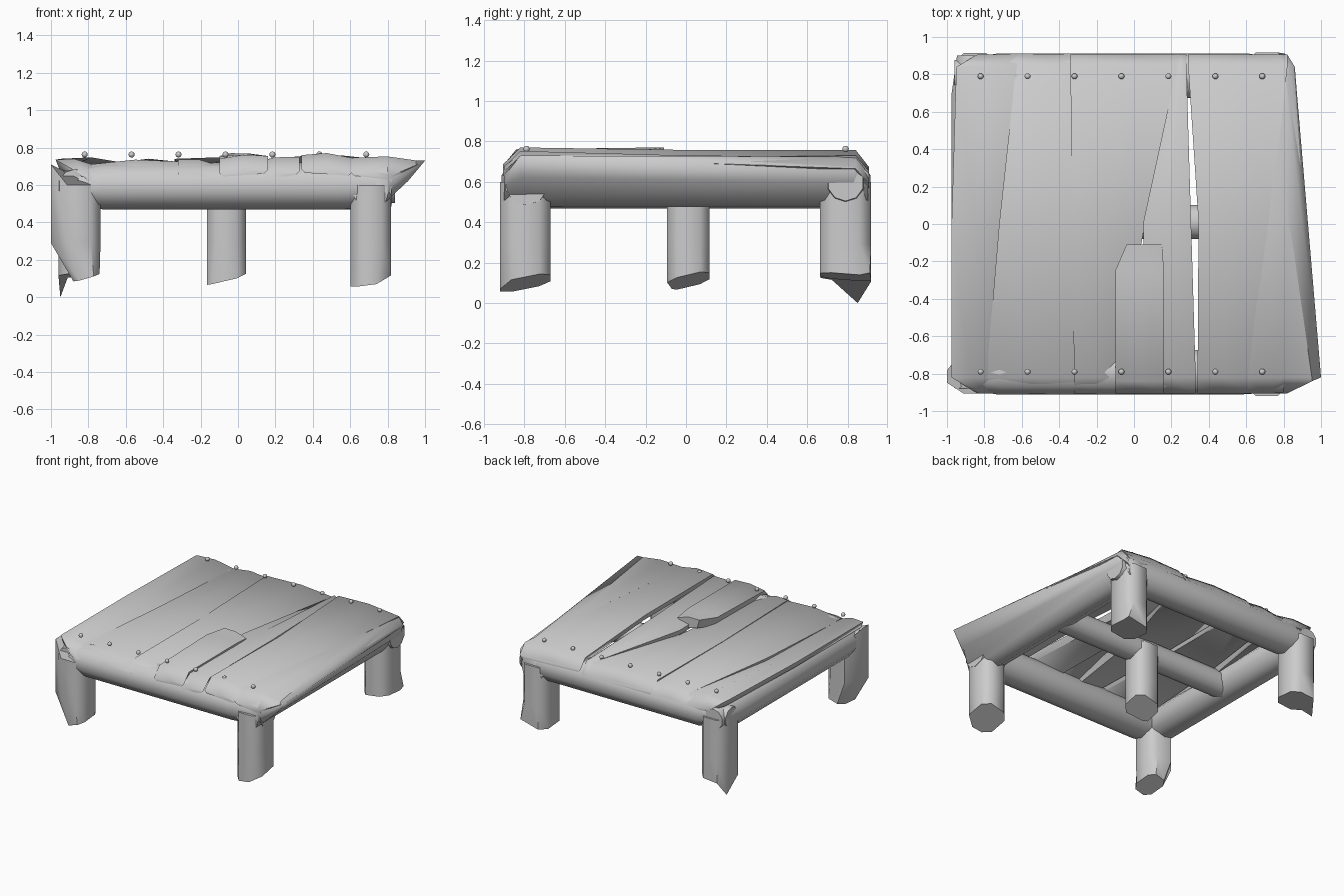
import bpy, bmesh, math
from mathutils import Vector

if "Cube" in bpy.data.objects:
    bpy.data.objects.remove(bpy.data.objects["Cube"])

grey = bpy.data.materials.new("plain grey")
grey.diffuse_color = (0.6, 0.6, 0.6, 1)
grey.use_nodes = True
grey.node_tree.nodes["Principled BSDF"].inputs["Base Color"].default_value = grey.diffuse_color


def finish(name, bm, angle=45):
    bmesh.ops.recalc_face_normals(bm, faces=bm.faces)
    me = bpy.data.meshes.new(name)
    bm.to_mesh(me)
    bm.free()
    me.materials.append(grey)
    ob = bpy.data.objects.new(name, me)
    bpy.context.collection.objects.link(ob)
    bpy.ops.object.select_all(action='DESELECT')
    ob.select_set(True)
    bpy.context.view_layer.objects.active = ob
    bpy.ops.object.shade_smooth_by_angle(angle=math.radians(angle))
    return ob


def loft(name, rings, angle=45):
    bm = bmesh.new()
    vs = [[bm.verts.new(p) for p in r] for r in rings]
    n = len(vs[0])
    for a, b in zip(vs, vs[1:]):
        for i in range(n):
            j = (i + 1) % n
            bm.faces.new((a[i], a[j], b[j], b[i]))
    bm.faces.new(vs[0])
    bm.faces.new(vs[-1])
    return finish(name, bm, angle)


def circle(r, n=10):
    return [(r * math.cos(2 * math.pi * (i + .5) / n),
             r * math.sin(2 * math.pi * (i + .5) / n)) for i in range(n)]


# Frame logs: stations are (position along, radius, sideways centre)
def log(name, axis, stations, z=0.595):
    rings = []
    for t, r, c in stations:
        rings.append([(t, c + u, z + v) if axis == 'x' else (c + u, t, z + v)
                      for u, v in circle(r)])
    loft(name, rings)


log("front_beam", 'x', [(-.96, .08, -.8), (-.72, .126, -.793), (.55, .126, -.793), (.82, .11, -.79)])
log("back_beam", 'x', [(-.96, .08, .8), (-.72, .126, .793), (.6, .126, .793), (.84, .09, .79)])
log("left_beam", 'y', [(-.88, .09, -.87), (-.7, .126, -.855), (.7, .126, -.855), (.9, .08, -.87)])
log("middle_beam", 'x', [(-.85, .095, .01), (.72, .095, .01)], z=.575)

# Right beam with an outer edge that flares towards the front
rings = []
for y, xo, zo, zt in ((-.9, .8, .64, .68), (-.82, 1.0, .73, .735), (.83, .86, .67, .725), (.9, .8, .62, .67)):
    rings.append([(x, y, z) for x, z in (
        (.59, .6), (.63, .52), (.71, .475), (.79, .51), (xo * .5 + .41, zo * .4 + .33),
        (xo, zo), (.8, zt), (.63, zt - .02))])
loft("right_beam", rings, 60)


# Legs: rough posts with slanted cut ends; tip pulls one corner out, outer moves
# the outer edge, bottom gives (centre x, half width) of the cut end
def leg(name, cx, cy, rx, ry, zb, tx, ty, tip=None, outer=None, bottom=None):
    k = 0.55
    oct8 = [(1, -k), (1, k), (k, 1), (-k, 1), (-1, k), (-1, -k), (-k, -1), (k, -1)]
    rings = []
    for level, z in enumerate((.6, .29, 0)):
        ring = []
        for u, v in oct8:
            bx, hx = (bottom or (cx, rx)) if level == 2 else (cx, rx)
            x, y = bx + hx * u, cy + ry * v
            zz = z if level < 2 else zb + tx * u + ty * v
            if outer and level < 2 and u == -1:
                x, y = outer, cy - .025 + .06 * v
                zz = .71 if level == 0 else z
            ring.append(Vector((x, y, zz)))
        rings.append(ring)
    if tip:
        t = Vector(tip)
        min(rings[-1], key=lambda p: (p - t).length).xyz = t
    loft(name, rings, 50)


leg("front_left_leg", -.85, -.79, .115, .115, .11, .02, .01, outer=-1.0, bottom=(-.81, .07))
leg("front_right_leg", .71, -.795, .108, .125, .1, .03, .025, (.74, -.92, .07))
leg("back_left_leg", -.85, .79, .11, .125, .12, .01, -.01, (-.95, .85, 0))
leg("back_right_leg", .71, .79, .108, .127, .13, .015, -.01, (.81, .91, .15))
leg("middle_leg", -.062, .012, .105, .105, .11, .03, .025, (-.14, -.07, .07))

# Warped planks: (left x, right x, left z, right z) at front, middle, back
planks = [
    [(-.975, -.78, .745, .72), (-.975, -.71, .745, .685), (-.95, -.62, .75, .73)],
    [(-.79, -.31, .72, .735), (-.72, -.32, .71, .73), (-.63, -.33, .73, .735)],
    [(-.32, -.09, .745, .71), (-.33, .06, .735, .68), (-.34, .27, .75, .735)],
    [(.06, .33, .72, .76), (.05, .305, .72, .74), (.23, .28, .735, .74)],
    [(.34, .61, .77, .755), (.345, .73, .765, .735), (.29, .82, .76, .74)],
    [(.6, .995, .755, .735), (.72, .925, .74, .705), (.8, .86, .735, .675)],
]


def section(xl, xr, zl, zr, y, thick, bulge):
    return [(xl + .02, y, zl - thick), (xr - .02, y, zr - thick), (xr, y, zr - .01),
            ((xl + xr) / 2, y, (zl + zr) / 2 + bulge), (xl, y, zl - .01)]


# Each plank bends down over the front and back beams at its ends
def plank(name, st, ys, thick=.06, bulge=.008, wrap=(True, True)):
    rings = [section(*s, y, thick, bulge) for s, y in zip(st, ys)]

    def bent(s, y):
        xl, xr, zl, zr = s
        return section(max(xl, -.84), min(xr, .82), zl - .075, zr - .075, y, .03, 0)
    if wrap[0]:
        rings.insert(0, bent(st[0], -.905))
    if wrap[1]:
        rings.append(bent(st[-1], .905))
    loft(name, rings, 60)


for i, st in enumerate(planks):
    plank("plank_%d" % (i + 1), st, (-.82, .01, .84), .025 if i == 5 else .06)

# Short broken plank at the front
plank("broken_plank", [(-.1, .16, .75, .765), (-.1, .16, .765, .765), (-.04, .15, .78, .75)],
      (-.84, -.25, -.11), .08, .004, (True, False))

# Nail heads along the front and back rows
for i in range(7):
    for side, y in (("front", -.79), ("back", .79)):
        bm = bmesh.new()
        bmesh.ops.create_uvsphere(bm, u_segments=12, v_segments=8, radius=.016)
        ob = finish("%s_nail_%d" % (side, i + 1), bm, 60)
        ob.location = (-.82 + .251 * i, y, .763)
